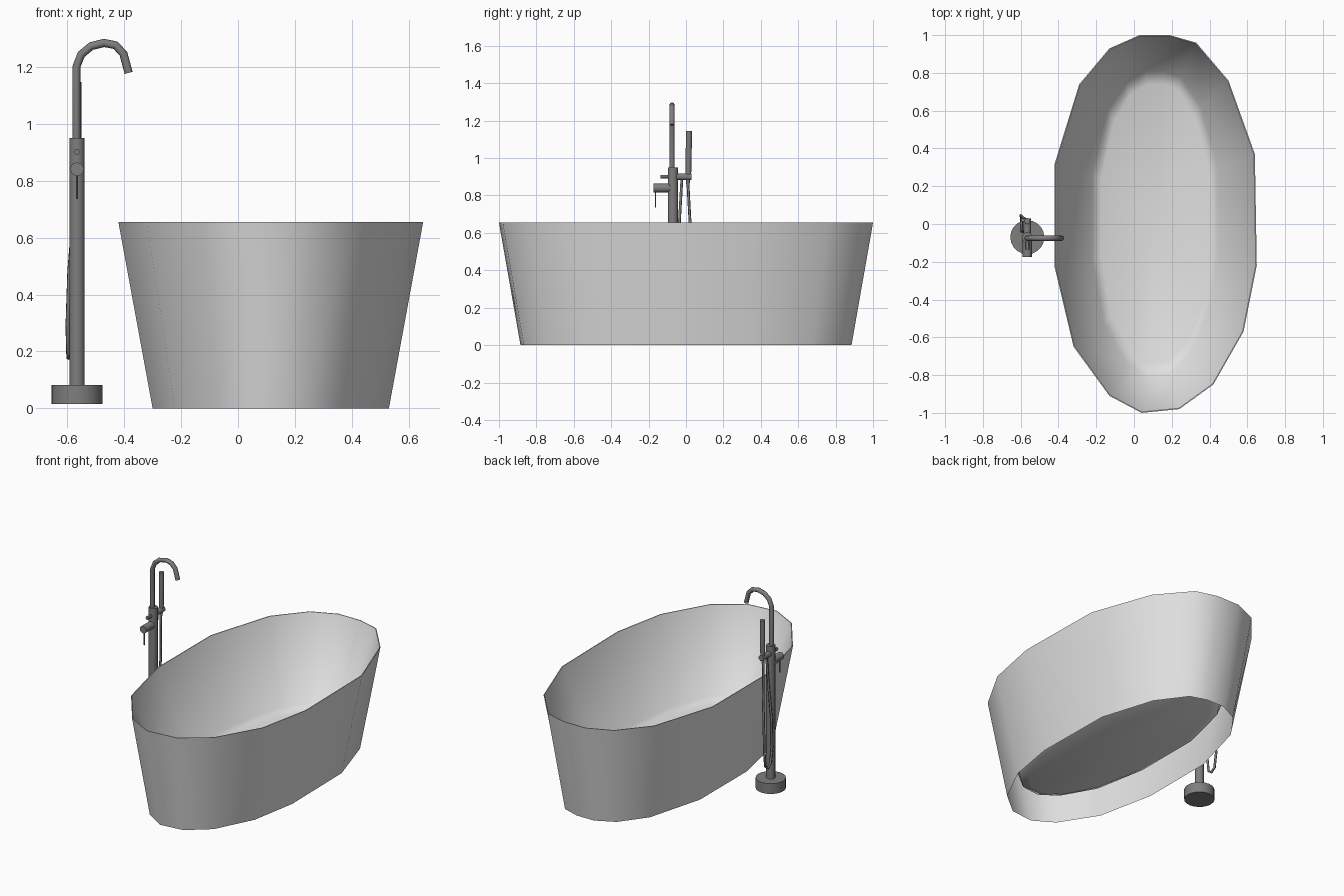
import bpy, bmesh, math
from mathutils import Vector

if "Cube" in bpy.data.objects:
    bpy.data.objects.remove(bpy.data.objects["Cube"])


def material(name, rgb):
    m = bpy.data.materials.new(name)
    m.diffuse_color = (*rgb, 1)
    m.use_nodes = True
    m.node_tree.nodes["Principled BSDF"].inputs["Base Color"].default_value = m.diffuse_color
    return m


WHITE = material("white_enamel", (0.75, 0.75, 0.75))
METAL = material("grey_metal", (0.21, 0.21, 0.21))


def finish(name, bm, mat, angle):
    me = bpy.data.meshes.new(name)
    bm.to_mesh(me)
    bm.free()
    me.materials.append(mat)
    me.shade_smooth()
    me.set_sharp_from_angle(angle=math.radians(angle))
    ob = bpy.data.objects.new(name, me)
    bpy.context.collection.objects.link(ob)
    return ob


def tube(name, pts, radii, sides=10, angle=50):
    """Sweep a round section along a list of points, capped at both ends."""
    pts = [Vector(p) for p in pts]
    if not isinstance(radii, (list, tuple)):
        radii = [radii] * len(pts)
    bm = bmesh.new()
    rings = []
    axis = (pts[-1] - pts[0]).normalized()
    prev = Vector((0, 1, 0)) if abs(axis.y) < 0.9 else Vector((1, 0, 0))
    for i, p in enumerate(pts):
        t = (pts[min(i + 1, len(pts) - 1)] - pts[max(i - 1, 0)]).normalized()
        prev = (prev - t * prev.dot(t)).normalized()
        side = t.cross(prev)
        rings.append([bm.verts.new(p + radii[i] * (
            prev * math.cos(2 * math.pi * k / sides) +
            side * math.sin(2 * math.pi * k / sides))) for k in range(sides)])
    for a, b in zip(rings, rings[1:]):
        for k in range(sides):
            n = (k + 1) % sides
            bm.faces.new((a[k], a[n], b[n], b[k]))
    bm.faces.new(rings[0][::-1])
    bm.faces.new(rings[-1])
    bmesh.ops.recalc_face_normals(bm, faces=bm.faces)
    return finish(name, bm, METAL, angle)


# Tub: faceted oval outline lofted up the outside, over the thin rim and down the basin
outline = [(-.42, .32), (-.29, .74), (-.13, .93), (.03, 1), (.19, 1), (.33, .96),
           (.50, .76), (.64, .37), (.65, -.22), (.58, -.57), (.42, -.85),
           (.24, -.98), (.04, -1), (-.13, -.91), (-.32, -.65), (-.42, -.23)][::-1]
CX = 0.115
bm = bmesh.new()
levels = [(.775, .885, .003), (1, 1, .655), (.99, .995, .655),
          (.63, .81, .14), (.54, .74, .115)]
rings = [[bm.verts.new((CX + (x - CX) * sx, y * sy, z)) for x, y in outline]
         for sx, sy, z in levels]
N = len(outline)
for a, b in zip(rings, rings[1:]):
    for k in range(N):
        n = (k + 1) % N
        bm.faces.new((a[k], a[n], b[n], b[k]))
centre = bm.verts.new((CX, 0, .105))
for k in range(N):
    bm.faces.new((rings[-1][k], rings[-1][(k + 1) % N], centre))
for v in bm.verts:                      # bottom edge rests on the ground
    v.co.z = max(0, v.co.z - .003) if v.co.z < .01 else v.co.z
finish("bathtub", bm, WHITE, 65)

# Floor-standing tap: foot and column
X, Y = -.565, -.07
tube("tap_foot", [(X, Y, .015), (X, Y, .082)], .09, 20)
tube("tap_column", [(X, Y, .08), (X, Y, .95)], .027, 14)

# Curved spout
spout = [(-.567, .94), (-.567, 1.2), (-.55, 1.243), (-.515, 1.272), (-.47, 1.283),
         (-.43, 1.275), (-.402, 1.245), (-.384, 1.178)]
tube("spout", [(x, Y - .005, z) for x, z in spout], .0145, 8)

# Mixer knob with thin lever
tube("mixer_knob", [(X, -.175, .84), (X, Y, .84)], .024, 12)
tube("mixer_lever", [(X, -.163, .84), (X, -.163, .735)], .0035, 6)

# Diverter knob and hand shower bracket
tube("diverter_knob", [(X, -.135, .90), (X, Y, .90)], .011, 6)
tube("shower_bracket", [(X, Y, .90), (X, .03, .90)], .019, 10)

# Hand shower
tube("hand_shower", [(X, .010, .86), (X, .013, .93), (X, .016, 1.145)],
     [.009, .0155, .0165], 10)

# Looping hose
hose = [(-.568, .010, .87), (-.574, .022, .65), (-.588, .035, .48), (-.599, .045, .3),
        (-.597, .032, .2), (-.595, .005, .178), (-.596, -.022, .2), (-.598, -.036, .3),
        (-.592, -.04, .48), (-.576, -.034, .68), (-.568, -.022, .89)]
tube("hose", hose, .0075, 6, 70)
